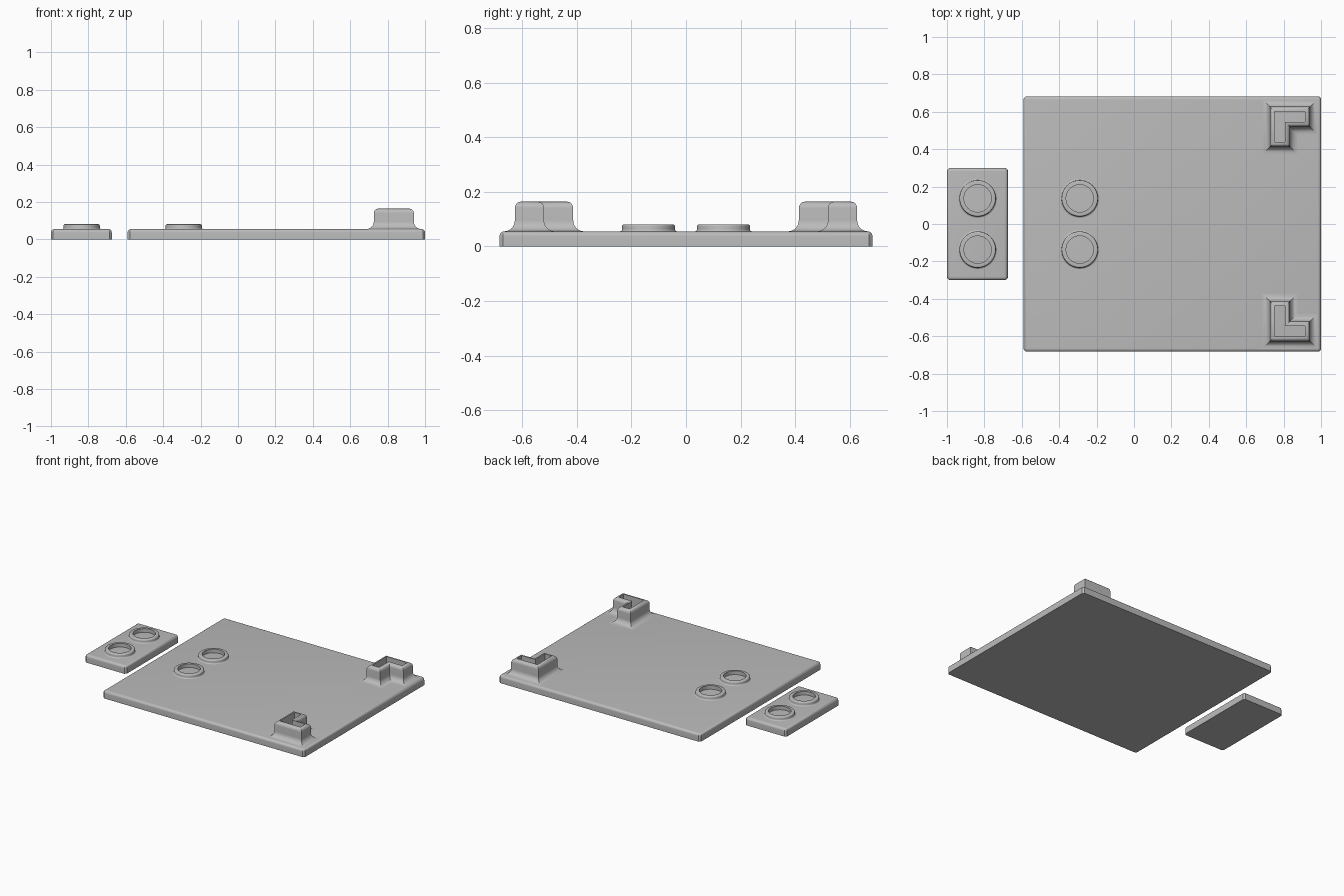
import bpy
import bmesh
from math import sin, cos, pi, radians
from mathutils import Vector

cube = bpy.data.objects.get("Cube")
if cube:
    bpy.data.objects.remove(cube, do_unlink=True)

grey = bpy.data.materials.new("light_grey")
grey.use_nodes = True
grey.diffuse_color = (0.5, 0.5, 0.5, 1)
grey.node_tree.nodes["Principled BSDF"].inputs["Base Color"].default_value = (0.5, 0.5, 0.5, 1)

PLATE = 0.055


def offset(outline, d):
    """Move every side of a counter-clockwise outline outwards by d, with mitred corners."""
    result = []
    for i, p in enumerate(outline):
        e1 = (p - outline[i - 1]).normalized()
        e2 = (outline[(i + 1) % len(outline)] - p).normalized()
        n1, n2 = Vector((e1.y, -e1.x)), Vector((e2.y, -e2.x))
        result.append(p + (n1 + n2) * d / (1 + n1.dot(n2)))
    return result


def arc(cx, cz, r, start, end, steps=6):
    """Quarter-round profile points as (offset, height)."""
    angles = [radians(start + (end - start) * i / steps) for i in range(steps + 1)]
    return [(cx + r * cos(a), cz + r * sin(a)) for a in angles]


def loft(name, outline, profile, capped=False):
    """Sweep a profile of (offset, height) around an outline."""
    outline = [Vector(p) for p in outline]
    bm = bmesh.new()
    rings = [[bm.verts.new((p.x, p.y, z)) for p in offset(outline, d)] for d, z in profile]
    n = len(outline)
    for a, b in zip(rings, rings[1:]):
        for i in range(n):
            j = (i + 1) % n
            bm.faces.new((a[i], a[j], b[j], b[i]))
    if capped:
        bm.faces.new(rings[0][::-1])
        bm.faces.new(rings[-1])
    mesh = bpy.data.meshes.new(name)
    bm.to_mesh(mesh)
    bm.free()
    mesh.materials.append(grey)
    mesh.shade_smooth()
    mesh.set_sharp_from_angle(angle=radians(35))
    obj = bpy.data.objects.new(name, mesh)
    bpy.context.collection.objects.link(obj)
    return obj


# Flat plates with rounded top edges and tiny corner cuts
def plate(name, x0, x1, y, c=0.012, r=0.018):
    outline = [(x0 + c, -y), (x1 - c, -y), (x1, -y + c), (x1, y - c),
               (x1 - c, y), (x0 + c, y), (x0, y - c), (x0, -y + c)]
    loft(name, outline, [(0, 0)] + arc(-r, PLATE - r, r, 0, 90), capped=True)


plate("main_plate", -0.59, 1.0, 0.683)
plate("small_plate", -1.0, -0.675, 0.30)

# Raised round sockets: base fillet, rounded rim, open centre
socket = arc(0.008, PLATE + 0.008, 0.008, 270, 180, 4)
socket += arc(-0.008, 0.073, 0.008, 0, 90, 4)
socket += [(-0.024, 0.081), (-0.024, PLATE - 0.005)]
for side, y in (("front", -0.137), ("back", 0.137)):
    for part, x in (("main", -0.29), ("small", -0.836)):
        circle = [(x + 0.097 * cos(2 * pi * i / 48), y + 0.097 * sin(2 * pi * i / 48))
                  for i in range(48)]
        loft(f"{part}_socket_{side}", circle, socket)

# Hollow L-shaped corner brackets: wide base fillet, rounded rim, deep slot
x0, x1, x2 = 0.726, 0.833, 0.94
y0, y1, y2 = 0.413, 0.52, 0.627
back = [(x0, y0), (x1, y0), (x1, y1), (x2, y1), (x2, y2), (x0, y2)]
front = [(x, -y) for x, y in reversed(back)]
bracket = arc(0.04, PLATE + 0.04, 0.04, 270, 180, 8)
bracket += arc(-0.024, 0.14, 0.024, 0, 90, 6)
bracket += [(-0.026, 0.164), (-0.026, PLATE - 0.005)]
loft("corner_bracket_back", back, bracket)
loft("corner_bracket_front", front, bracket)
